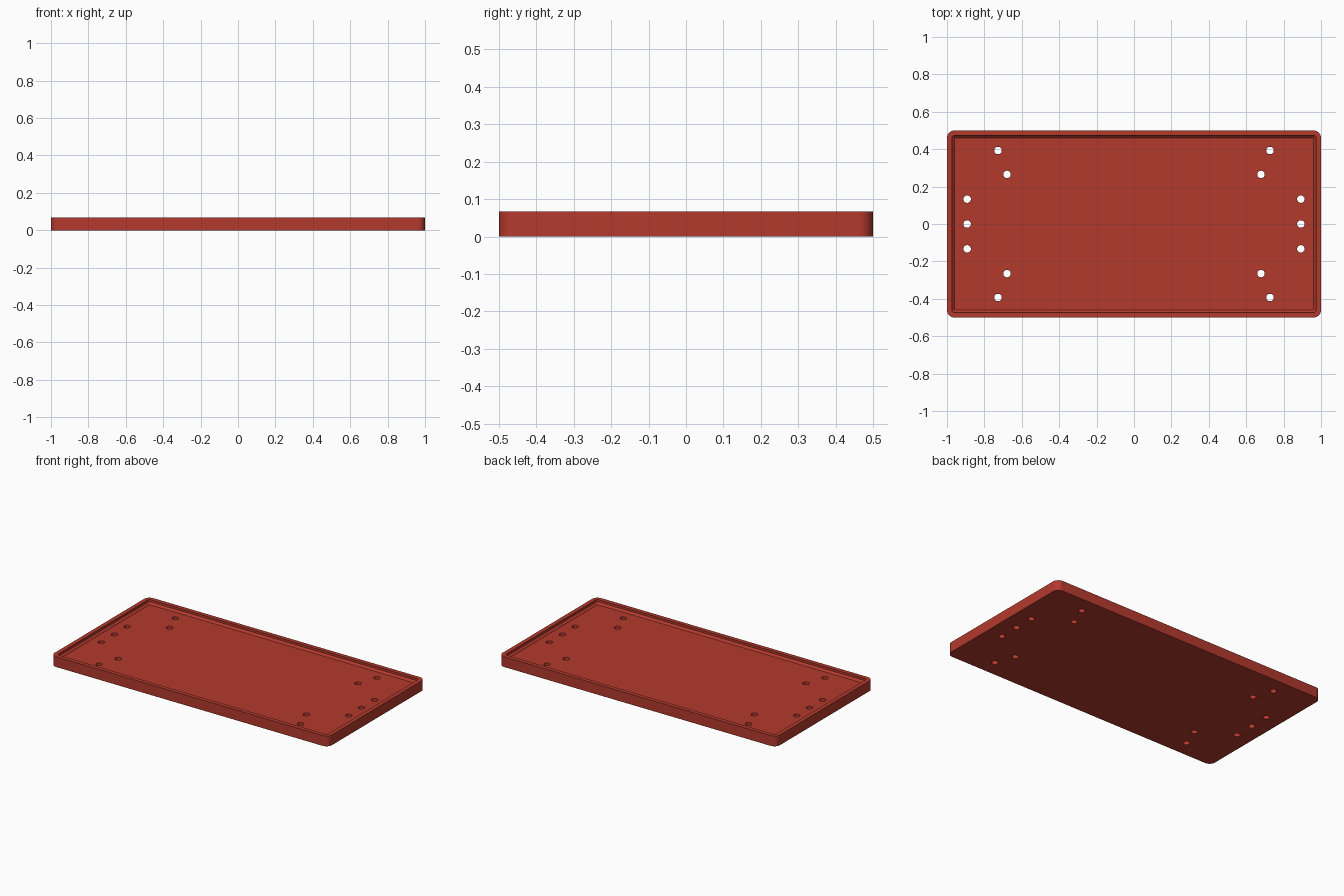
import bpy, bmesh, math

if "Cube" in bpy.data.objects:
    bpy.data.objects.remove(bpy.data.objects["Cube"])

HEIGHT, FLOOR = 0.067, 0.04
SEG = 8  # segments per rounded corner

red = bpy.data.materials.new("brick red")
red.diffuse_color = (0.456, 0.042, 0.027, 1)
red.use_nodes = True
red.node_tree.nodes["Principled BSDF"].inputs["Base Color"].default_value = red.diffuse_color


def rounded_loop(bm, hx, hy, r, z):
    """Ring of vertices around a rounded rectangle."""
    ring = []
    corners = [(1, 1), (-1, 1), (-1, -1), (1, -1)]
    for i, (sx, sy) in enumerate(corners):
        for k in range(SEG + 1):
            a = math.pi / 2 * (i + k / SEG)
            ring.append(bm.verts.new((sx * (hx - r) + r * math.cos(a),
                                      sy * (hy - r) + r * math.sin(a), z)))
    return ring


def finish(bm, name):
    bmesh.ops.recalc_face_normals(bm, faces=bm.faces)
    mesh = bpy.data.meshes.new(name)
    bm.to_mesh(mesh)
    bm.free()
    mesh.materials.append(red)
    obj = bpy.data.objects.new(name, mesh)
    bpy.context.collection.objects.link(obj)
    return obj


# Tray: outer wall, flat rim, inner wall, sloped foot, recessed floor
bm = bmesh.new()
profile = [  # inset from the outer edge, corner radius, height
    (0.0, 0.04, 0.0),
    (0.0, 0.04, HEIGHT),
    (0.027, 0.015, HEIGHT),
    (0.027, 0.015, FLOOR + 0.013),
    (0.040, 0.005, FLOOR),
]
rings = [rounded_loop(bm, 1 - d, 0.5 - d, r, z) for d, r, z in profile]
for a, b in zip(rings, rings[1:]):
    n = len(a)
    for i in range(n):
        j = (i + 1) % n
        bm.faces.new((a[i], a[j], b[j], b[i]))
bm.faces.new(rings[0])
bm.faces.new(rings[-1])
tray = finish(bm, "tray")

# Mounting holes: seven at each end, mirrored in x and y
holes = {(sx * x, sy * y)
         for x, y in [(0.892, 0.0), (0.892, 0.133), (0.679, 0.265), (0.727, 0.393)]
         for sx in (1, -1) for sy in (1, -1)}
bm = bmesh.new()
for x, y in sorted(holes):
    made = bmesh.ops.create_cone(bm, cap_ends=True, segments=32,
                                 radius1=0.02, radius2=0.02, depth=0.2)
    bmesh.ops.translate(bm, verts=made["verts"], vec=(x, y, 0.03))
cutter = finish(bm, "hole_cutter")
cutter.hide_render = True

cut = tray.modifiers.new("holes", 'BOOLEAN')
cut.operation = 'DIFFERENCE'
cut.solver = 'EXACT'
cut.object = cutter
bpy.context.view_layer.objects.active = tray
tray.select_set(True)
cutter.select_set(False)
bpy.ops.object.modifier_apply(modifier=cut.name)
bpy.data.objects.remove(cutter)

# Smooth corners and hole walls, crisp edges elsewhere
bpy.ops.object.shade_smooth_by_angle(angle=math.radians(30))
